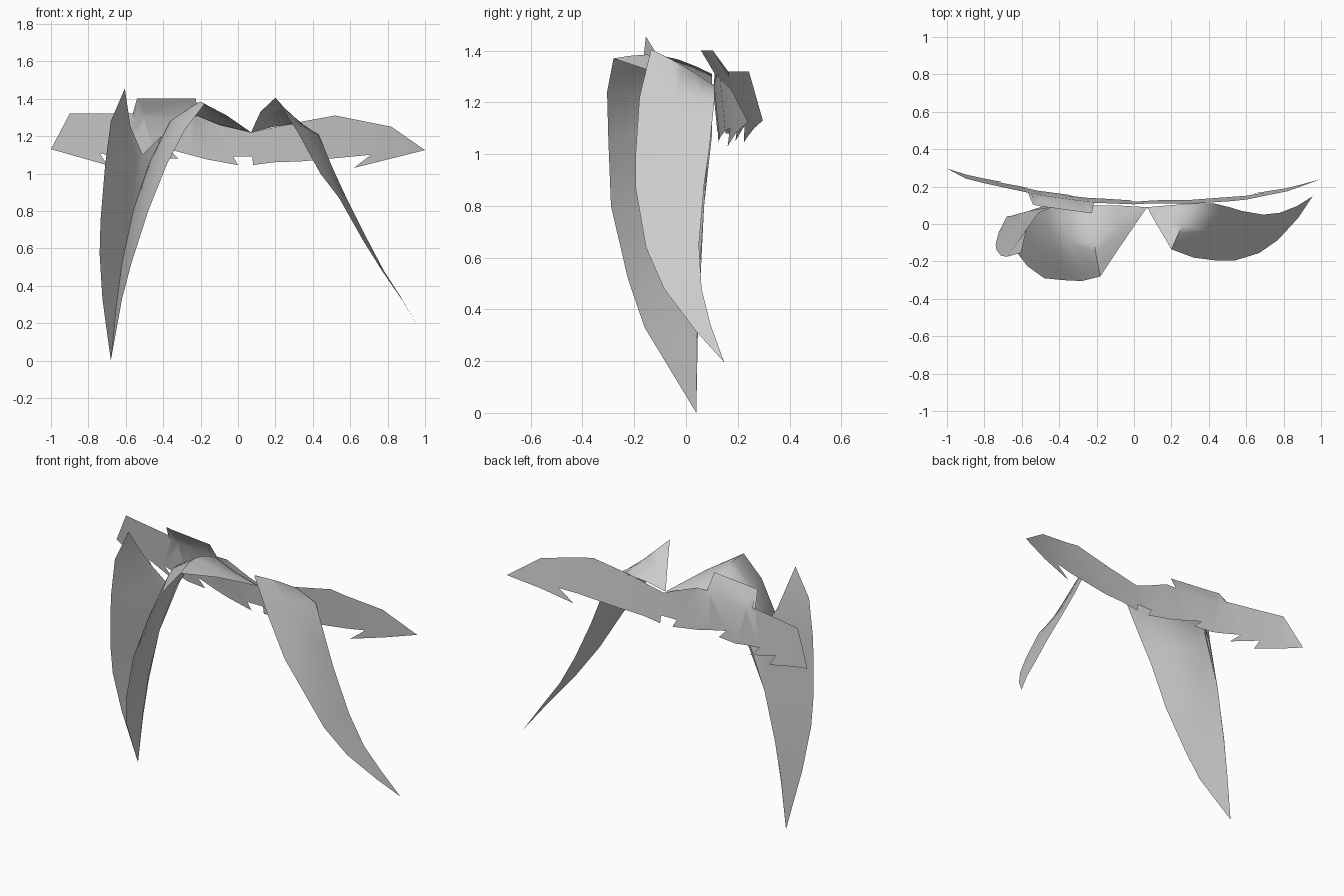
import bpy, bmesh
from math import sin, pi
from mathutils import Vector


def finish(name, bm, angle=1.0):
    bmesh.ops.remove_doubles(bm, verts=bm.verts, dist=0.0005)
    bmesh.ops.recalc_face_normals(bm, faces=bm.faces)
    me = bpy.data.meshes.new(name)
    bm.to_mesh(me)
    bm.free()
    ob = bpy.data.objects.new(name, me)
    bpy.context.collection.objects.link(ob)
    bpy.ops.object.select_all(action='DESELECT')
    ob.select_set(True)
    bpy.context.view_layer.objects.active = ob
    bpy.ops.object.shade_smooth_by_angle(angle=angle)
    return ob


def leaf(name, front, back, bulge=(0, 0, 0), cols=6, extra=()):
    """Cloth panel between a front rail and a back rail, bulging near the top."""
    bm = bmesh.new()
    rows = []
    for k, (f, b) in enumerate(zip(front, back)):
        f, b = Vector(f), Vector(b)
        fade = max(0, 1 - abs(k - 3) / 3)
        rows.append([bm.verts.new(f.lerp(b, i / cols) + Vector(bulge) * fade * sin(pi * i / cols))
                     for i in range(cols + 1)])
    for r0, r1 in zip(rows, rows[1:]):
        for i in range(cols):
            bm.faces.new((r0[i], r0[i + 1], r1[i + 1], r1[i]))
    for tri in extra:
        bm.faces.new([bm.verts.new(p) for p in tri])
    return finish(name, bm)


root = (0.07, 0.09, 1.22)

# Right hanging panel
tip = (0.955, 0.148, 0.195)
leaf("right_panel",
     [root, (0.12, 0, 1.33), (0.20, -0.135, 1.405), (0.32, -0.18, 1.22), (0.44, -0.195, 1.0),
      (0.54, -0.195, 0.87), (0.67, -0.155, 0.64), (0.77, -0.085, 0.48), (0.88, 0.035, 0.32), tip],
     [root, (0.19, 0.10, 1.25), (0.30, 0.11, 1.265), (0.43, 0.11, 1.21), (0.51, 0.09, 1.02),
      (0.575, 0.07, 0.88), (0.69, 0.05, 0.65), (0.78, 0.06, 0.48), (0.87, 0.095, 0.34), tip],
     (0.005, 0, 0.01))

# Left hanging panel
tip = (-0.68, 0.04, 0.0)
leaf("left_panel",
     [root, (-0.06, -0.10, 1.31), (-0.18, -0.28, 1.37), (-0.28, -0.305, 1.24), (-0.38, -0.30, 1.05),
      (-0.48, -0.29, 0.80), (-0.57, -0.225, 0.52), (-0.62, -0.16, 0.33), tip],
     [root, (-0.10, 0.10, 1.26), (-0.22, 0.10, 1.31), (-0.38, 0.10, 1.22), (-0.47, 0.10, 1.07),
      (-0.56, 0.07, 0.80), (-0.62, 0.05, 0.52), (-0.65, 0.045, 0.30), tip],
     (-0.02, 0, 0.06))

# Outer left panel, sharing the lower tip
peak = (-0.605, -0.155, 1.455)
leaf("outer_left_panel",
     [peak, (-0.68, -0.175, 1.28), (-0.71, -0.17, 1.05), (-0.735, -0.14, 0.75),
      (-0.74, -0.11, 0.57), (-0.725, -0.05, 0.33), tip],
     [peak, (-0.575, -0.03, 1.25), (-0.51, 0.06, 1.10), (-0.56, 0.07, 0.80),
      (-0.62, 0.055, 0.50), (-0.65, 0.045, 0.28), tip],
     extra=[((-0.51, 0.06, 1.10), (-0.41, 0.10, 1.20), (-0.56, 0.07, 0.80))])

# Ragged band across the back: flat outline, cut into columns, then bowed
outline = [(-1, 1.13), (-0.9, 1.32), (-0.545, 1.32), (-0.54, 1.4), (-0.225, 1.4), (-0.215, 1.31),
           (-0.15, 1.31), (0.07, 1.22), (0.3, 1.27), (0.52, 1.31), (0.82, 1.25), (1, 1.125),
           (0.62, 1.03), (0.71, 1.10), (0.34, 1.065), (0.38, 1.13), (0.19, 1.06),
           (0.22, 1.11), (0.08, 1.045), (0.1, 1.09), (-0.04, 1.09), (0, 1.045), (-0.2, 1.125),
           (-0.165, 1.075), (-0.37, 1.13), (-0.32, 1.08), (-0.5, 1.13), (-0.44, 1.08),
           (-0.62, 1.115), (-0.55, 1.05), (-0.74, 1.11), (-0.7, 1.045)]
bow = [(-1, 0.29), (-0.9, 0.255), (-0.8, 0.23), (-0.5, 0.165), (-0.25, 0.13), (0, 0.11),
       (0.3, 0.115), (0.6, 0.14), (0.82, 0.18), (1, 0.232)]


def bow_y(x):
    for (x0, y0), (x1, y1) in zip(bow, bow[1:]):
        if x <= x1:
            return y0 + (y1 - y0) * (x - x0) / (x1 - x0)
    return bow[-1][1]


bm = bmesh.new()
bm.faces.new([bm.verts.new((x, 0, z)) for x, z in outline])
bmesh.ops.triangulate(bm, faces=bm.faces)
cuts = [((x, 0, 0), (1, 0, 0)) for x, _ in bow[1:-1]] + [((0, 0, 1.3), (0, 0, 1))]
for co, no in cuts:
    bmesh.ops.bisect_plane(bm, geom=bm.verts[:] + bm.edges[:] + bm.faces[:],
                           plane_co=co, plane_no=no)
for v in bm.verts:
    x, z = v.co.x, v.co.z
    flap = max(0, z - 1.3) if -0.542 < x < -0.2 else 0
    v.co.y = bow_y(x) + (1.2 - z) * 0.1 - flap * 0.5
finish("ragged_band", bm)
